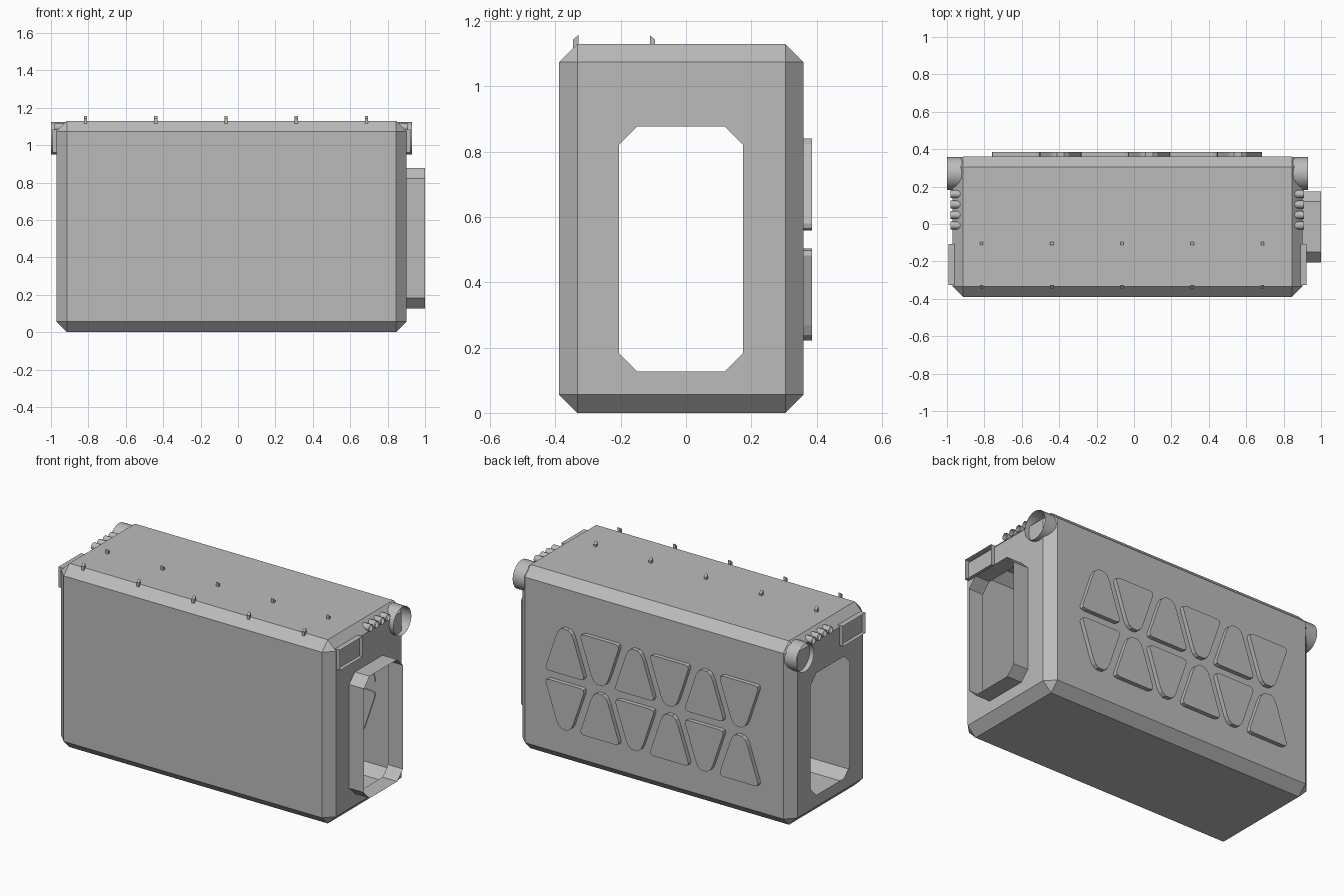
import bpy, bmesh, math
from mathutils import Vector

if "Cube" in bpy.data.objects:
    bpy.data.objects.remove(bpy.data.objects["Cube"])

grey = bpy.data.materials.new("plain grey")
grey.diffuse_color = (0.5, 0.5, 0.5, 1)
grey.use_nodes = True
grey.node_tree.nodes["Principled BSDF"].inputs["Base Color"].default_value = grey.diffuse_color


def finish(name, bm):
    me = bpy.data.meshes.new(name)
    bm.to_mesh(me)
    bm.free()
    me.materials.append(grey)
    ob = bpy.data.objects.new(name, me)
    bpy.context.collection.objects.link(ob)
    return ob


def rect(y0, y1, z0, z1, c=0.0):
    """Rectangle outline in (y, z), with optional cut corners."""
    if c == 0:
        return [(y0, z0), (y1, z0), (y1, z1), (y0, z1)]
    return [(y0 + c, z0), (y1 - c, z0), (y1, z0 + c), (y1, z1 - c),
            (y1 - c, z1), (y0 + c, z1), (y0, z1 - c), (y0, z0 + c)]


def circle(y, z, r, n):
    return [(y + r * math.cos(2 * math.pi * i / n), z + r * math.sin(2 * math.pi * i / n))
            for i in range(n)]


def sleeve(name, outline, x0, x1, smooth=False):
    """Open thin-walled sleeve running along x."""
    bm = bmesh.new()
    a, b = [[bm.verts.new((x, y, z)) for y, z in outline] for x in (x0, x1)]
    n = len(outline)
    for i in range(n):
        j = (i + 1) % n
        bm.faces.new((a[i], a[j], b[j], b[i])).smooth = smooth
    return finish(name, bm)


# Hollow casing with chamfered edges and an eight-sided opening in each end
X0, X1 = -0.97, 0.90
opening = rect(-0.205, 0.175, 0.127, 0.877, 0.056)
bm = bmesh.new()
bmesh.ops.create_cube(bm, size=1)
for v in bm.verts:
    v.co = Vector(((X0 + X1) / 2 + v.co.x * (X1 - X0), -0.0145 + v.co.y * 0.749, 0.565 + v.co.z * 1.13))
bmesh.ops.bevel(bm, geom=bm.edges[:], offset=0.056, segments=1, affect='EDGES')
for side in (-1, 1):
    bm.normal_update()
    end = next(f for f in bm.faces if f.normal.x * side > 0.99 and len(f.verts) == 4)
    x = end.verts[0].co.x
    border = end.edges[:]
    bmesh.ops.delete(bm, geom=[end], context='FACES_ONLY')
    loop = [bm.verts.new((x, y, z)) for y, z in opening]
    hole = [bm.edges.new((loop[i], loop[i - 1])) for i in range(len(loop))]
    bmesh.ops.triangle_fill(bm, edges=border + hole, use_beauty=True, normal=(side, 0, 0))
bmesh.ops.dissolve_limit(bm, angle_limit=0.001, verts=bm.verts[:], edges=bm.edges[:])
finish("casing", bm)

# Collar around the opening on the right end
sleeve("end_collar", opening, X1, 1.0)

# Fittings on both ends: round port, rectangular socket, row of small tubes
for side, label, x in ((-1, "left", X0), (1, "right", X1)):
    sleeve("round_port_" + label, circle(0.27, 1.037, 0.087, 20), x - side * 0.05, x + side * 0.03, True)
    sleeve("socket_frame_" + label, rect(-0.327, -0.107, 0.96, 1.085), x - side * 0.01, x + side * 0.023)
    for k in range(4):
        sleeve(f"small_tube_{label}_{k}", circle(0.16 - 0.056 * k, 1.095, 0.021, 12),
               x - side * 0.047, x + side * 0.01, True)

# Two rows of slant-topped pegs on the lid
for row, (y, d) in {"front": (-0.338, 1), "rear": (-0.103, -1)}.items():
    for k in range(5):
        x = -0.815 + 0.3755 * k
        bm = bmesh.new()
        bmesh.ops.create_cube(bm, size=1)
        for v in bm.verts:
            inner = v.co.y * d > 0
            top = 1.157 if inner else 1.143
            v.co = (x + v.co.x * 0.017, y + v.co.y * 0.016, top if v.co.z > 0 else 1.115)
        finish(f"peg_{row}_{k}", bm)

# Raised tapered panels on the back, alternating up and down
half = [(0.108, 0), (0.126, 0.006), (0.13, 0.022), (0.058, 0.235), (0.043, 0.265), (0.02, 0.282)]
taper = half + [(-x, z) for x, z in reversed(half)]
for row, z0 in ((0, 0.222), (1, 0.558)):
    for k in range(6):
        points_up = (k + row) % 2 == 0
        cx = -0.63 + 0.237 * k
        bm = bmesh.new()
        ring = [bm.verts.new((cx + x, 0.355, z0 + (z if points_up else 0.282 - z))) for x, z in taper]
        face = bm.faces.new(ring)
        new = bmesh.ops.extrude_face_region(bm, geom=[face])["geom"]
        for v in new:
            if isinstance(v, bmesh.types.BMVert):
                v.co.y = 0.386
        bmesh.ops.recalc_face_normals(bm, faces=bm.faces[:])
        finish(f"back_panel_{row}_{k}", bm)
